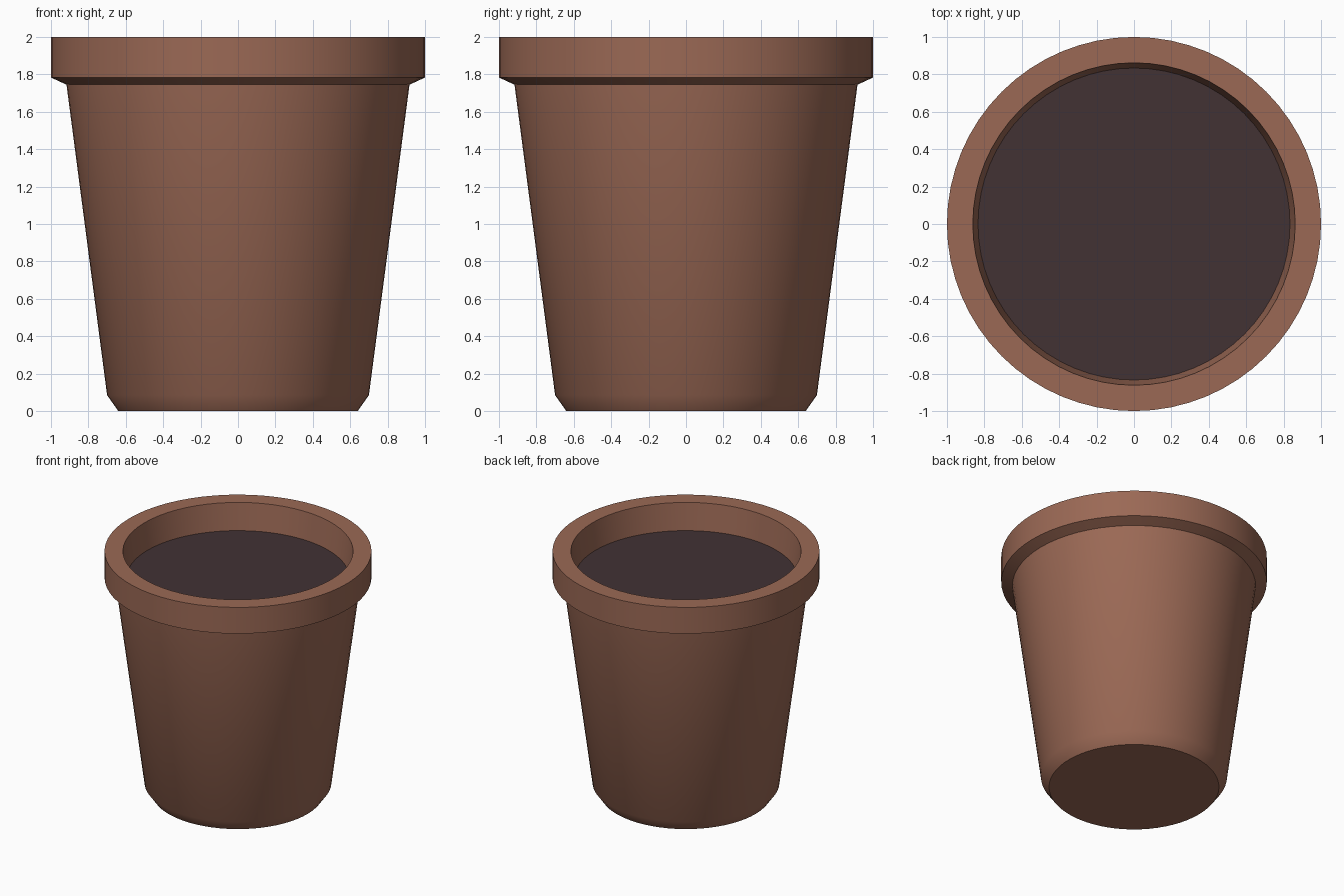
import bpy, bmesh, math

if "Cube" in bpy.data.objects:
    bpy.data.objects.remove(bpy.data.objects["Cube"])

SIDES = 64


def material(name, rgb):
    m = bpy.data.materials.new(name)
    m.diffuse_color = (*rgb, 1.0)
    m.use_nodes = True
    m.node_tree.nodes["Principled BSDF"].inputs["Base Color"].default_value = m.diffuse_color
    return m


def lathe(name, profile, mat):
    """Revolve an (r, z) profile about z; r = 0 makes a capped end."""
    bm = bmesh.new()
    rings = []
    for r, z in profile:
        if r == 0:
            rings.append([bm.verts.new((0, 0, z))] * SIDES)
        else:
            rings.append([bm.verts.new((r * math.cos(2 * math.pi * i / SIDES),
                                        r * math.sin(2 * math.pi * i / SIDES), z))
                          for i in range(SIDES)])
    for a, b in zip(rings, rings[1:]):
        for i in range(SIDES):
            j = (i + 1) % SIDES
            corners = list(dict.fromkeys((a[i], a[j], b[j], b[i])))
            bm.faces.new(corners)
    bm.normal_update()
    mesh = bpy.data.meshes.new(name)
    bm.to_mesh(mesh)
    bm.free()
    mesh.materials.append(mat)
    ob = bpy.data.objects.new(name, mesh)
    bpy.context.collection.objects.link(ob)
    bpy.ops.object.select_all(action='DESELECT')
    ob.select_set(True)
    bpy.context.view_layer.objects.active = ob
    bpy.ops.object.shade_smooth_by_angle(angle=math.radians(38))
    return ob


clay = material("brown clay", (0.328, 0.141, 0.091))
earth = material("dark soil", (0.054, 0.032, 0.034))

# Pot: base, chamfer, tapered wall, flared collar, lip and inner wall
lathe("pot", [(0, 0), (0.64, 0), (0.70, 0.085), (0.917, 1.745), (1.0, 1.783),
              (1.0, 2.0), (0.862, 2.0), (0.834, 1.78)], clay)

# Soil: flat disc meeting the inner wall
lathe("soil", [(0.836, 1.78), (0, 1.78)], earth)
